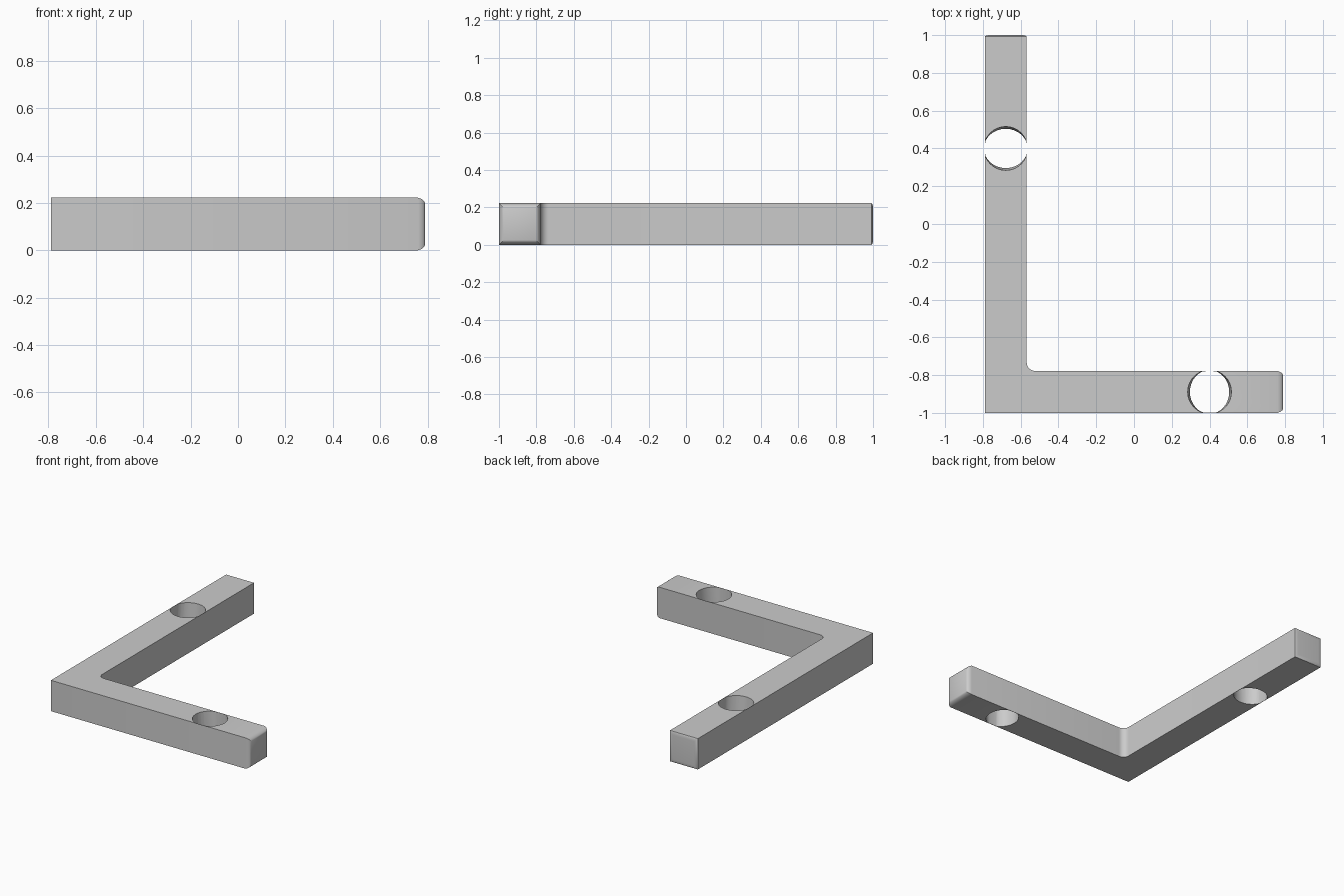
import bpy, bmesh, math
from mathutils import Vector

if "Cube" in bpy.data.objects:
    bpy.data.objects.remove(bpy.data.objects["Cube"])

H = 0.222          # bar height and width
L, R, F, B = -0.79, 0.76, -1.0, 0.993
IX, IY, FR = L + H, F + H, 0.045   # inner corner and fillet radius

metal = bpy.data.materials.new("plain grey")
metal.diffuse_color = (0.6, 0.6, 0.6, 1)
metal.use_nodes = True
metal.node_tree.nodes["Principled BSDF"].inputs["Base Color"].default_value = metal.diffuse_color


def mesh_object(name, bm):
    bmesh.ops.recalc_face_normals(bm, faces=bm.faces)
    me = bpy.data.meshes.new(name)
    bm.to_mesh(me)
    bm.free()
    me.materials.append(metal)
    ob = bpy.data.objects.new(name, me)
    bpy.context.collection.objects.link(ob)
    return ob


# L-shaped bar with a rounded inner corner
outline = [(L, F), (R, F), (R, IY)]
for i in range(9):
    a = math.radians(270 - 90 * i / 8)
    outline.append((IX + FR + FR * math.cos(a), IY + FR + FR * math.sin(a)))
outline += [(IX, B), (L, B)]
bm = bmesh.new()
base = bm.faces.new([bm.verts.new((x, y, 0)) for x, y in outline])
top = bmesh.ops.extrude_face_region(bm, geom=[base])["geom"]
bmesh.ops.translate(bm, vec=(0, 0, H),
                    verts=[v for v in top if isinstance(v, bmesh.types.BMVert)])
bmesh.ops.recalc_face_normals(bm, faces=bm.faces)


# Softly domed ends: inset the end face in steps while pushing it outwards
def dome(direction, limit, depth):
    d = Vector(direction)
    face = next(f for f in bm.faces if f.normal.dot(d) > 0.99
                and f.calc_center_median().dot(d) > limit)
    for inset, push in ((0.008, 0.5), (0.012, 0.35), (0.015, 0.15)):
        bmesh.ops.inset_region(bm, faces=[face], thickness=inset)
        bmesh.ops.translate(bm, verts=face.verts, vec=d * depth * push)


dome((1, 0, 0), 0.5, 0.03)
dome((0, 1, 0), 0.5, 0.007)
bracket = mesh_object("angle_bracket", bm)


# Tapered screw holes, as wide as the bar with a paper-thin wall at each side
def hole(name, x, y, along_y):
    bm = bmesh.new()
    n, rings = 32, []
    for z, r in ((-0.02, 0.103), (H + 0.02, 0.117)):
        ring = []
        for i in range(n):
            a = 2 * math.pi * i / n
            u = r * math.cos(a)
            v = max(-0.1095, min(0.1095, 0.116 * math.sin(a)))
            ring.append(bm.verts.new((x + v, y + u, z) if along_y else (x + u, y + v, z)))
        rings.append(ring)
    lo, hi = rings
    bm.faces.new(lo)
    bm.faces.new(hi)
    for i in range(n):
        j = (i + 1) % n
        bm.faces.new((lo[i], lo[j], hi[j], hi[i]))
    cutter = mesh_object(name, bm)
    cutter.hide_render = True
    mod = bracket.modifiers.new(name, 'BOOLEAN')
    mod.operation, mod.solver, mod.object = 'DIFFERENCE', 'EXACT', cutter
    bpy.context.view_layer.objects.active = bracket
    bpy.ops.object.modifier_apply(modifier=name)
    bpy.data.objects.remove(cutter)


hole("long_arm_hole", L + H / 2, 0.40, True)
hole("short_arm_hole", 0.40, F + H / 2, False)

bpy.ops.object.select_all(action='DESELECT')
bracket.select_set(True)
bpy.context.view_layer.objects.active = bracket
bpy.ops.object.shade_smooth_by_angle(angle=math.radians(30))
